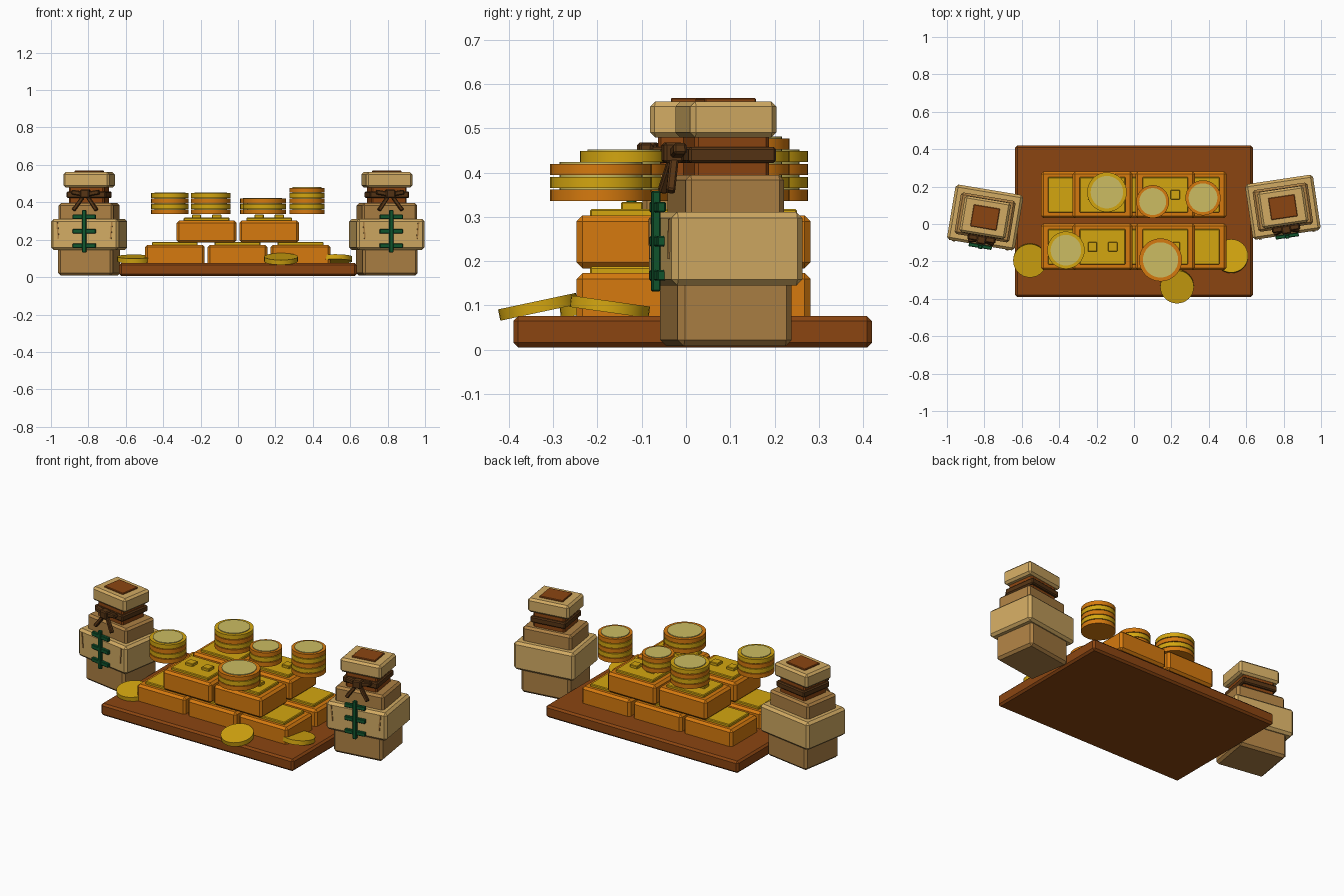
import bpy, bmesh
from math import radians
from mathutils import Matrix, Vector

if "Cube" in bpy.data.objects:
    bpy.data.objects.remove(bpy.data.objects["Cube"])


def material(name, r, g, b):
    linear = [(c / 255 / 12.92) if c < 11 else ((c / 255 + 0.055) / 1.055) ** 2.4 for c in (r, g, b)]
    m = bpy.data.materials.new(name)
    m.use_nodes = True
    m.diffuse_color = (*linear, 1)
    m.node_tree.nodes["Principled BSDF"].inputs["Base Color"].default_value = (*linear, 1)
    return m


TAN = material("light tan cloth", 210, 171, 99)
DARK_TAN = material("dark tan cloth", 174, 129, 68)
BROWN = material("brown wood", 139, 69, 17)
ROPE = material("dark brown rope", 86, 52, 20)
ORANGE = material("orange gold", 214, 122, 14)
GOLD = material("yellow gold", 212, 166, 16)
PALE = material("pale gold", 204, 188, 98)
GREEN = material("dark green", 16, 86, 46)


def finish(name, bm, mat, matrix):
    mesh = bpy.data.meshes.new(name)
    bm.to_mesh(mesh)
    bm.free()
    mesh.materials.append(mat)
    ob = bpy.data.objects.new(name, mesh)
    ob.matrix_world = matrix
    bpy.context.collection.objects.link(ob)
    return ob


def box(name, center, size, mat, bevel=0.0, place=Matrix(), tilt=Matrix()):
    """Chamfered block; place positions its group, tilt turns it about its own centre."""
    bm = bmesh.new()
    bmesh.ops.create_cube(bm, size=1)
    bmesh.ops.scale(bm, vec=size, verts=bm.verts)
    if bevel:
        bmesh.ops.bevel(bm, geom=bm.edges[:], offset=bevel, segments=1, affect='EDGES')
    return finish(name, bm, mat, place @ Matrix.Translation(center) @ tilt)


def slab(name, w, d, z0, z1, mat, bevel, place, x=0, y=0):
    return box(name, (x, y, (z0 + z1) / 2), (w, d, z1 - z0), mat, bevel, place)


def disc(name, center, radius, height, mat, tilt=Matrix()):
    bm = bmesh.new()
    bmesh.ops.create_cone(bm, cap_ends=True, segments=32, radius1=radius,
                          radius2=radius, depth=height)
    ob = finish(name, bm, mat, Matrix.Translation(center) @ tilt)
    bpy.context.view_layer.objects.active = ob
    ob.select_set(True)
    bpy.ops.object.shade_smooth_by_angle(angle=radians(35))
    ob.select_set(False)
    return ob


# Wooden base
base = Matrix.Translation((0, 0.015, 0))
slab("base_board", 1.27, 0.81, 0.005, 0.076, BROWN, 0.011, base)


# Gold bars: three below and two above in each of two rows
def gold_bar(x, y, z0, z1, buttons):
    place = Matrix.Translation((x, y, 0))
    slab("gold_bar", 0.32, 0.25, z0, z1, ORANGE, 0.013, place)
    slab("bar_plate", 0.245, 0.19, z1 - 0.005, z1 + 0.015, GOLD, 0.004, place)
    if buttons:
        for side in (-1, 1):
            slab("bar_button", 0.05, 0.05, z1 + 0.01, z1 + 0.031, GOLD, 0.003, place, side * 0.054)


for row_y in (-0.122, 0.156):
    for bar_x in (-0.338, -0.003, 0.335):
        gold_bar(bar_x, row_y, 0.06, 0.173, False)
    for bar_x in (-0.168, 0.167):
        gold_bar(bar_x, row_y, 0.184, 0.303, True)

# Coin stacks of alternating orange and yellow coins
STACKS = [(-0.364, -0.14, 0.1, 4), (-0.145, 0.17, 0.106, 4), (0.142, -0.192, 0.115, 3),
          (0.1, 0.12, 0.088, 3), (0.369, 0.14, 0.094, 5)]
for x, y, radius, count in STACKS:
    for i in range(count):
        disc("stacked_coin", (x, y, 0.349 + i * 0.029), radius, 0.025, GOLD if i % 2 else ORANGE)
        top = 0.349 + i * 0.029 + 0.0125
        disc("coin_face", (x, y, top + 0.0015), radius * 0.82, 0.005, PALE)

# Loose coins leaning on the board
for x, y, angle in ((-0.556, -0.195, 7), (0.52, -0.172, -8), (0.23, -0.334, 12)):
    disc("loose_coin", (x, y, 0.097), 0.09, 0.026, GOLD, Matrix.Rotation(radians(angle), 4, 'X'))


# Money bags
def money_bag(x, y, angle):
    place = Matrix.Translation((x, y, 0)) @ Matrix.Rotation(radians(angle), 4, 'Z')
    slab("bag_bottom", 0.297, 0.26, 0.008, 0.16, DARK_TAN, 0.014, place)
    slab("bag_belly", 0.367, 0.3, 0.145, 0.311, TAN, 0.014, place)
    slab("bag_shoulder", 0.297, 0.225, 0.29, 0.395, DARK_TAN, 0.012, place)
    slab("bag_neck", 0.19, 0.17, 0.38, 0.49, BROWN, 0.008, place)
    slab("neck_rope", 0.212, 0.2, 0.422, 0.458, ROPE, 0.006, place)
    slab("bag_mouth", 0.25, 0.197, 0.479, 0.561, TAN, 0.012, place)
    slab("mouth_opening", 0.142, 0.118, 0.555, 0.569, BROWN, 0.003, place)
    # Bow knot with loops and hanging tails
    slab("rope_knot", 0.05, 0.045, 0.422, 0.468, ROPE, 0.006, place, y=-0.122)
    for side in (-1, 1):
        box("bow_loop", (side * 0.045, -0.115, 0.45), (0.06, 0.03, 0.025), ROPE, 0.005, place,
            Matrix.Rotation(radians(side * -10), 4, 'Y'))
        box("rope_tail", (side * 0.038, -0.128, 0.393), (0.02, 0.02, 0.09), ROPE, 0.004, place,
            Matrix.Rotation(radians(side * -35), 4, 'Y') @ Matrix.Rotation(radians(-10), 4, 'X'))
        # Cloth crease on the belly
        box("cloth_crease", (side * 0.145, -0.15, 0.25), (0.008, 0.008, 0.09), DARK_TAN, 0, place,
            Matrix.Rotation(radians(side * 5), 4, 'Y'))
    # Plain green emblem: an upright with three crossbars
    slab("emblem_upright", 0.022, 0.02, 0.132, 0.358, GREEN, 0.003, place, y=-0.16)
    for z in (0.168, 0.245, 0.322):
        slab("emblem_crossbar", 0.125, 0.02, z - 0.012, z + 0.012, GREEN, 0.003, place, y=-0.156)


money_bag(-0.796, 0.035, -9.5)
money_bag(0.796, 0.09, 8.5)
